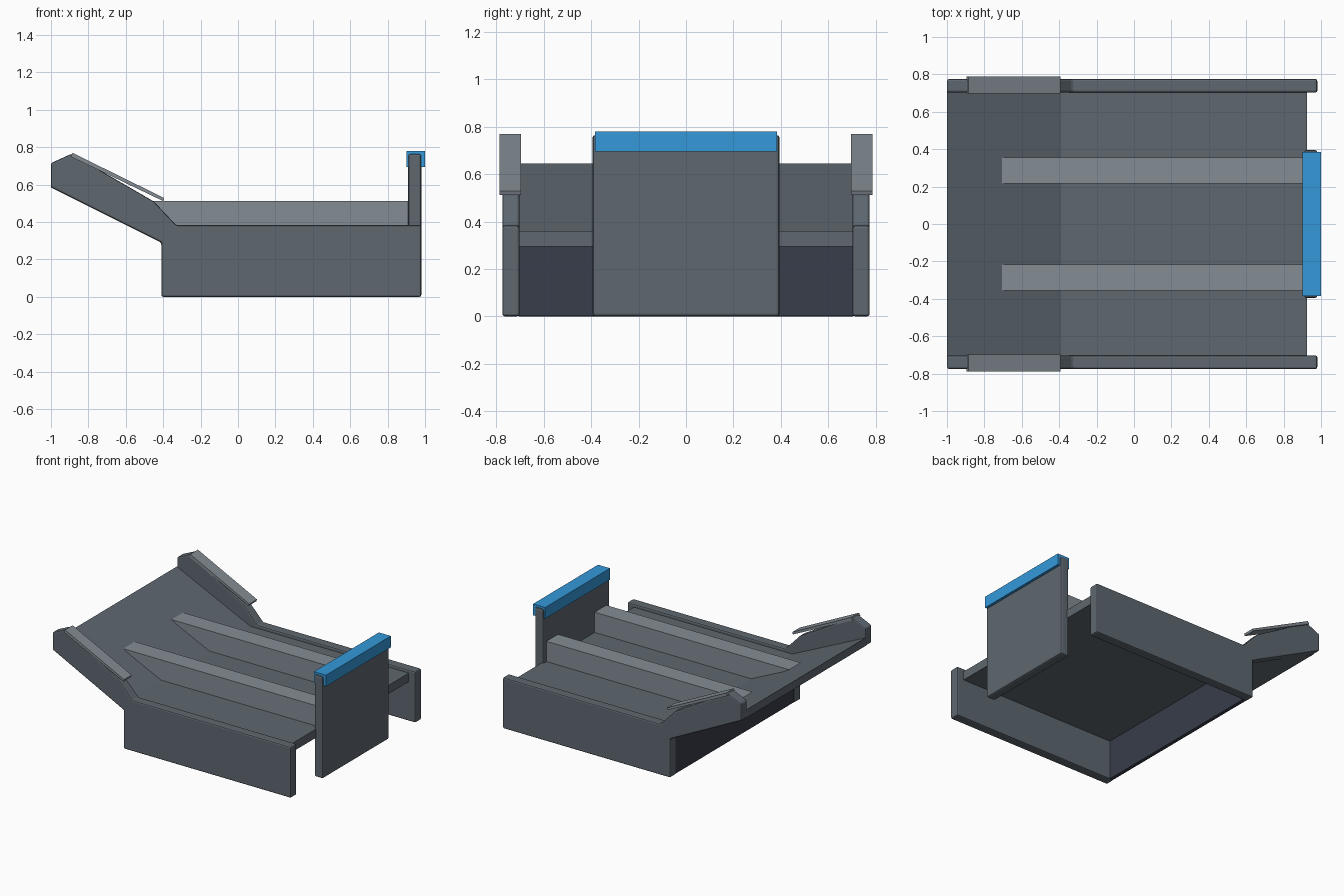
import bpy
import bmesh

cube = bpy.data.objects.get("Cube")
if cube:
    bpy.data.objects.remove(cube, do_unlink=True)


def material(name, rgb):
    m = bpy.data.materials.new(name)
    m.use_nodes = True
    m.diffuse_color = (*rgb, 1)
    m.node_tree.nodes["Principled BSDF"].inputs["Base Color"].default_value = (*rgb, 1)
    return m


STEEL = material("slate grey", (0.112, 0.138, 0.162))
LIGHT = material("light grey", (0.227, 0.262, 0.295))
DARK = material("dark blue grey", (0.039, 0.047, 0.069))
BLUE = material("bright blue", (0.034, 0.314, 0.70))


def extrude(name, profile, y0, y1, mat, bevel=0):
    """Sweep an xz outline from y0 to y1, with optional rounded edges."""
    bm = bmesh.new()
    face = bm.faces.new([bm.verts.new((x, y0, z)) for x, z in profile])
    swept = bmesh.ops.extrude_face_region(bm, geom=[face])
    for v in swept["geom"]:
        if isinstance(v, bmesh.types.BMVert):
            v.co.y = y1
    bmesh.ops.recalc_face_normals(bm, faces=bm.faces)
    mesh = bpy.data.meshes.new(name)
    bm.to_mesh(mesh)
    bm.free()
    mesh.materials.append(mat)
    ob = bpy.data.objects.new(name, mesh)
    bpy.context.collection.objects.link(ob)
    if bevel:
        mod = ob.modifiers.new("rounded edges", "BEVEL")
        mod.width = bevel
        mod.segments = 2
    return ob


def box(x0, x1, z0, z1):
    return [(x0, z0), (x1, z0), (x1, z1), (x0, z1)]


# Deck with raised ramp
deck = [(-0.41, 0.295), (0.925, 0.295), (0.925, 0.36), (-0.39, 0.36),
        (-1.0, 0.645), (-1.0, 0.585)]
extrude("deck", deck, -0.71, 0.71, STEEL)

# Cross wall below the deck
extrude("cross_wall", box(-0.405, -0.375, 0, 0.31), -0.71, 0.71, DARK, 0.006)

# End panel with its cap
extrude("end_panel", box(0.91, 0.98, 0, 0.765), -0.395, 0.395, STEEL, 0.012)
extrude("end_cap", box(0.9, 1.0, 0.695, 0.78), -0.385, 0.385, BLUE)

# Side panels, ramp strips and rails, in pairs
side = [(-0.41, 0), (0.98, 0), (0.98, 0.383), (-0.33, 0.383), (-0.45, 0.51),
        (-0.89, 0.765), (-1.0, 0.715), (-1.0, 0.585), (-0.41, 0.29)]
strip = [(-0.895, 0.75), (-0.4, 0.512), (-0.394, 0.528), (-0.885, 0.77)]
rail = [(-0.39, 0.34), (0.912, 0.34), (0.912, 0.512), (-0.705, 0.512)]
for s, label in ((1, "back"), (-1, "front")):
    extrude(label + "_side_panel", side, s * 0.703, s * 0.775, STEEL, 0.01)
    extrude(label + "_ramp_strip", strip, s * 0.697, s * 0.788, LIGHT)
    extrude(label + "_rail", rail, s * 0.217, s * 0.355, LIGHT)
